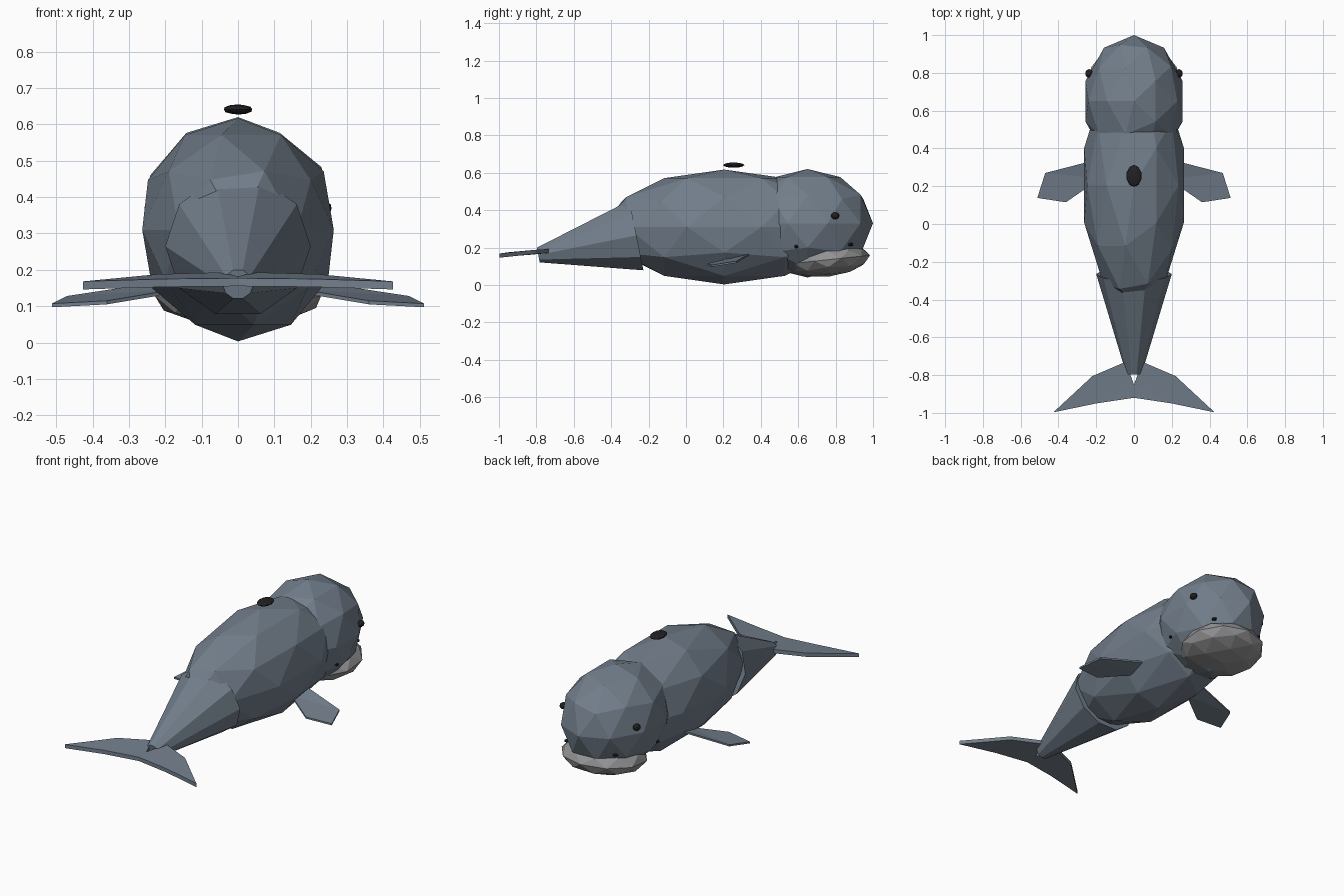
import bpy, bmesh, math
from mathutils import Vector, Matrix

if "Cube" in bpy.data.objects:
    bpy.data.objects.remove(bpy.data.objects["Cube"])


def material(name, rgb):
    m = bpy.data.materials.new(name)
    m.diffuse_color = (*rgb, 1)
    m.use_nodes = True
    m.node_tree.nodes["Principled BSDF"].inputs["Base Color"].default_value = m.diffuse_color
    return m


SKIN = material("slate_skin", (0.17, 0.21, 0.26))
PALE = material("pale_grey", (0.29, 0.29, 0.30))
DARK = material("dark", (0.015, 0.015, 0.018))


def finish(bm, name, mat):
    bmesh.ops.recalc_face_normals(bm, faces=bm.faces)
    me = bpy.data.meshes.new(name)
    bm.to_mesh(me)
    bm.free()
    me.materials.append(mat)
    ob = bpy.data.objects.new(name, me)
    bpy.context.collection.objects.link(ob)
    return ob


def blob(name, loc, radii, mat, pitch=0, sub=2):
    bm = bmesh.new()
    m = (Matrix.Translation(loc) @ Matrix.Rotation(math.radians(pitch), 4, 'X')
         @ Matrix.Diagonal((*radii, 1)) @ Matrix.Rotation(math.pi, 4, 'Z'))
    bmesh.ops.create_icosphere(bm, subdivisions=sub, radius=1, matrix=m)
    return finish(bm, name, mat)


def plate(name, points, thickness, mat):
    """Flat fin outline given thickness downwards and mirrored across x."""
    for side, label in ((1, "right"), (-1, "left")):
        bm = bmesh.new()
        top = [bm.verts.new((side * x, y, z)) for x, y, z in points]
        face = bm.faces.new(top)
        ext = bmesh.ops.extrude_face_region(bm, geom=[face], use_keep_orig=True)
        low = [v for v in ext["geom"] if isinstance(v, bmesh.types.BMVert)]
        bmesh.ops.translate(bm, verts=low, vec=(0, 0, -thickness))
        bmesh.ops.triangulate(bm, faces=[f for f in bm.faces if len(f.verts) > 4])
        finish(bm, f"{name}_{label}", mat)


# Body, head and lower jaw
blob("body", (0, 0.205, 0.31), (0.277, 0.645, 0.307), SKIN)
blob("head", (0, 0.65, 0.33), (0.27, 0.35, 0.29), SKIN)
blob("jaw", (0, 0.757, 0.135), (0.24, 0.228, 0.09), PALE, pitch=6)

# Tapered tail stock, from the fluke up into the body
tip, base = Vector((0, -0.79, 0.16)), Vector((0, -0.265, 0.265))
axis = base - tip
bm = bmesh.new()
rot = Matrix.Rotation(-math.pi / 2 + math.atan2(axis.z, axis.y), 4, 'X')
spin = Matrix.Rotation(math.pi / 2, 4, 'Z')
seg = bmesh.ops.create_cone(bm, cap_ends=True, segments=10, radius1=0.042,
                            radius2=0.2, depth=axis.length,
                            matrix=Matrix.Translation((tip + base) / 2) @ rot @ spin)
finish(bm, "tail_stock", SKIN)

# Tail fluke halves
plate("fluke", [(0, -0.92, 0.177), (0.2, -0.95, 0.175), (0.427, -0.997, 0.168),
                (0.22, -0.805, 0.188), (0.045, -0.73, 0.193), (0, -0.85, 0.182)],
      0.022, SKIN)

# Side flippers
plate("flipper", [(0.18, 0.345, 0.172), (0.47, 0.27, 0.128), (0.512, 0.138, 0.107),
                  (0.36, 0.115, 0.115), (0.18, 0.24, 0.145)], 0.01, SKIN)

# Blowhole
blob("blowhole", (0, 0.255, 0.641), (0.041, 0.058, 0.014), DARK)

# Eyes and small mouth-line marks
for s, label in ((1, "right"), (-1, "left")):
    blob(f"eye_{label}", (s * 0.238, 0.797, 0.37), (0.02, 0.023, 0.019), DARK)
    blob(f"mouth_corner_{label}", (s * 0.228, 0.59, 0.205), (0.012, 0.012, 0.01), DARK, sub=1)
    blob(f"mouth_front_{label}", (s * 0.158, 0.88, 0.217), (0.014, 0.016, 0.01), DARK, sub=1)
